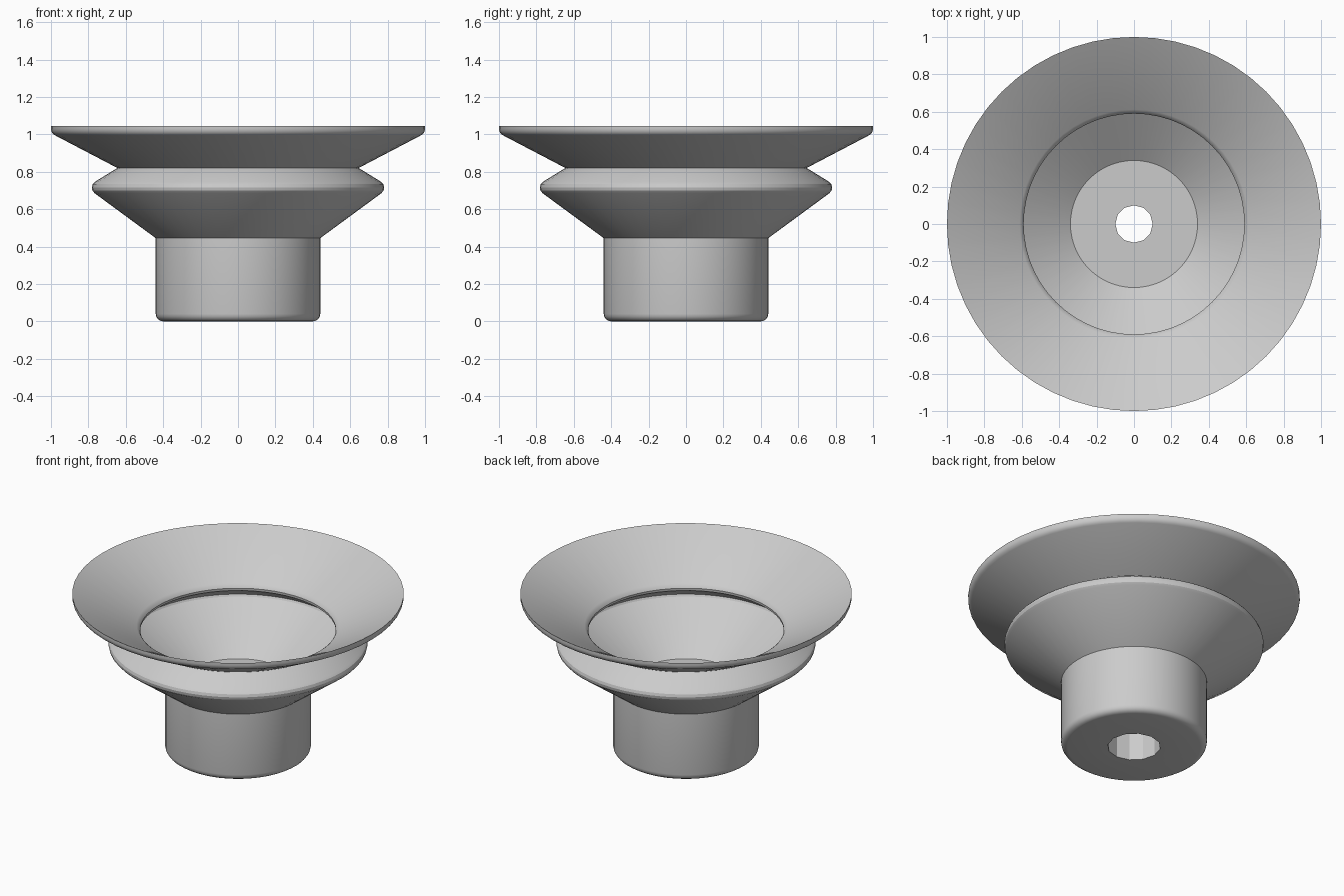
import bpy, bmesh, math

if "Cube" in bpy.data.objects:
    bpy.data.objects.remove(bpy.data.objects["Cube"])

SEGMENTS = 56


def lathe(name, profile, segments):
    """Revolve an (r, z) profile whose ends lie on the z axis."""
    bm = bmesh.new()
    verts = [bm.verts.new((r, 0, z)) for r, z in profile]
    edges = [bm.edges.new(pair) for pair in zip(verts, verts[1:])]
    bmesh.ops.spin(bm, geom=verts + edges, cent=(0, 0, 0), axis=(0, 0, 1),
                   angle=math.tau, steps=segments, use_merge=False)
    bmesh.ops.remove_doubles(bm, verts=bm.verts, dist=1e-4)
    bmesh.ops.recalc_face_normals(bm, faces=bm.faces)
    mesh = bpy.data.meshes.new(name)
    bm.to_mesh(mesh)
    bm.free()
    obj = bpy.data.objects.new(name, mesh)
    bpy.context.collection.objects.link(obj)
    return obj


def fillet(r, z, radius, start, end, steps=4):
    """Arc points around (r, z), angles in degrees."""
    return [(r + radius * math.cos(math.radians(start + (end - start) * i / steps)),
             z + radius * math.sin(math.radians(start + (end - start) * i / steps)))
            for i in range(steps + 1)]


# Outside: neck, bellows fold, flared lip
outside = [(0, 0)] + fillet(0.40, 0.04, 0.04, -90, 0)
outside += [(0.44, 0.445)]
outside += fillet(0.745, 0.715, 0.037, -54, 57)
outside += [(0.645, 0.82)]
outside += fillet(0.96, 1.03, 0.04, -61, 0)
outside += [(1.0, 1.045)]

# Inside: lip cone, rounded throat, fold pocket, lower cone, floor
inside = [(0.612, 0.83), (0.598, 0.818), (0.59, 0.803), (0.592, 0.787),
          (0.685, 0.727), (0.695, 0.715), (0.688, 0.702),
          (0.34, 0.45), (0, 0.45)]

cup = lathe("suction_cup_body", outside + inside, SEGMENTS)

# Stepped bore: wide socket below, narrow air hole above
bore = lathe("bore_cutter", [(0, -0.1), (0.16, -0.1), (0.16, 0.35),
                             (0.10, 0.35), (0.10, 0.6), (0, 0.6)], 12)
cut = cup.modifiers.new("bore", 'BOOLEAN')
cut.operation = 'DIFFERENCE'
cut.solver = 'EXACT'
cut.object = bore

bpy.ops.object.select_all(action='DESELECT')
cup.select_set(True)
bpy.context.view_layer.objects.active = cup
bpy.ops.object.modifier_apply(modifier=cut.name)
bpy.data.objects.remove(bore)
bpy.ops.object.shade_smooth_by_angle(angle=math.radians(25))
